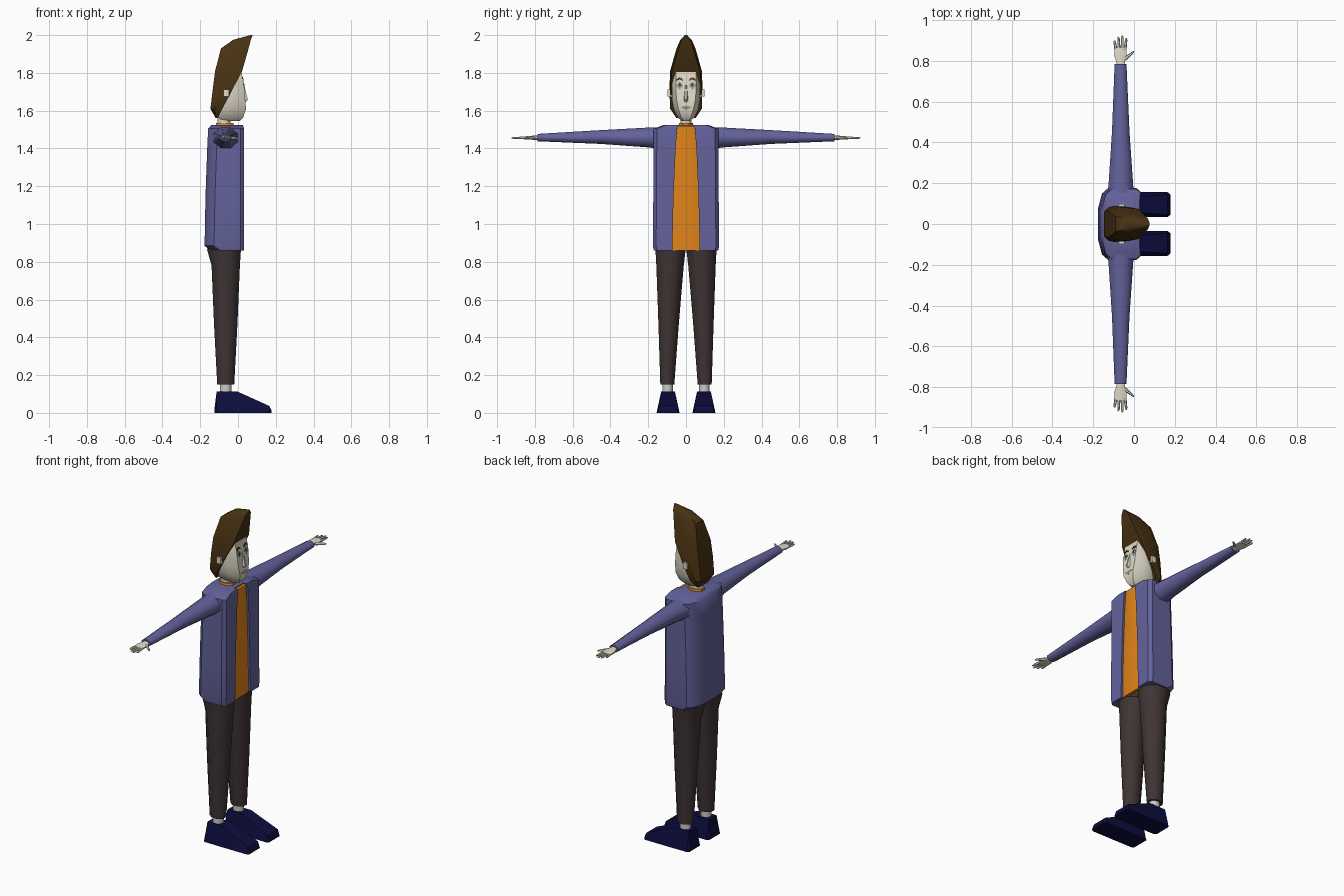
import bpy, bmesh, math
from mathutils import Vector

if "Cube" in bpy.data.objects:
    bpy.data.objects.remove(bpy.data.objects["Cube"])


def material(name, rgb):
    m = bpy.data.materials.new(name)
    m.diffuse_color = (*rgb, 1)
    m.use_nodes = True
    m.node_tree.nodes["Principled BSDF"].inputs["Base Color"].default_value = m.diffuse_color
    return m


JACKET = material("jacket blue", (0.125, 0.123, 0.33))
SHIRT = material("shirt orange", (0.75, 0.23, 0.01))
HAIR = material("hair brown", (0.065, 0.032, 0.006))
TROUSERS = material("trouser brown", (0.05, 0.034, 0.034))
SHOE = material("shoe navy", (0.004, 0.004, 0.05))
SKIN = material("skin pale", (0.74, 0.70, 0.58))
SOCK = material("sock grey", (0.6, 0.6, 0.6))
EYE = material("eye grey", (0.36, 0.36, 0.36))
PUPIL = material("pupil dark", (0.05, 0.05, 0.055))
LIP = material("lip grey", (0.3, 0.27, 0.23))


def loft(name, rings, mat, mirror=False, smooth=40):
    """Skin a stack of equal-length point rings and cap both ends."""
    bm = bmesh.new()
    loops = [[bm.verts.new(p) for p in ring] for ring in rings]
    n = len(loops[0])
    for a, b in zip(loops, loops[1:]):
        for i in range(n):
            j = (i + 1) % n
            bm.faces.new((a[i], a[j], b[j], b[i]))
    bm.faces.new(loops[0][::-1])
    bm.faces.new(loops[-1])
    bmesh.ops.recalc_face_normals(bm, faces=bm.faces)
    me = bpy.data.meshes.new(name)
    bm.to_mesh(me)
    bm.free()
    me.materials.append(mat)
    ob = bpy.data.objects.new(name, me)
    bpy.context.collection.objects.link(ob)
    if mirror:
        mod = ob.modifiers.new("Mirror", 'MIRROR')
        mod.use_axis = (False, True, False)
        mod.use_clip = False
    if smooth:
        bpy.ops.object.select_all(action='DESELECT')
        bpy.context.view_layer.objects.active = ob
        ob.select_set(True)
        bpy.ops.object.shade_smooth_by_angle(angle=math.radians(smooth))
    return ob


def sym(half, z):
    """Full ring at height z from (x, y) points on the +y side."""
    return [(x, y, z) for x, y in half] + [(x, -y, z) for x, y in reversed(half)]


def rect(x0, x1, y0, y1, z, c=0.3):
    """Rectangle with chamfered corners at height z."""
    cx, cy = (x1 - x0) * c, (y1 - y0) * c
    return [(x0 + cx, y0, z), (x1 - cx, y0, z), (x1, y0 + cy, z), (x1, y1 - cy, z),
            (x1 - cx, y1, z), (x0 + cx, y1, z), (x0, y1 - cy, z), (x0, y0 + cy, z)]


def tube(name, a, b, ra, rb, mat, n=6):
    """Tapered rod between two points, mirrored to the other side."""
    a, b = Vector(a), Vector(b)
    q = (b - a).to_track_quat('Z', 'Y')
    ring = lambda c, r: [c + q @ Vector((r * math.cos(t), r * math.sin(t), 0))
                         for t in (2 * math.pi * i / n for i in range(n))]
    return loft(name, [ring(a, ra), ring(a.lerp(b, 0.8), rb), ring(b, rb * 0.5)], mat, True)


# Jacket: open at the front, chamfered corners
def jacket_ring(z, xb, xf, w, gap):
    return sym([(xb, w * 0.42), (xb + 0.02, w * 0.85), (xb + 0.05, w), (xf - 0.02, w),
                (xf, w * 0.9), (xf, gap), (xf - 0.02, gap)], z)


loft("jacket", [jacket_ring(*r) for r in (
    (0.86, -0.145, 0.032, 0.170, 0.072), (0.885, -0.177, 0.032, 0.176, 0.072),
    (1.15, -0.172, 0.032, 0.173, 0.066), (1.40, -0.163, 0.032, 0.172, 0.055),
    (1.505, -0.158, 0.032, 0.172, 0.047), (1.525, -0.14, 0.026, 0.115, 0.043))], JACKET)

# Shirt front and the collar round the neck
loft("shirt", [sym([(-0.02, g), (0.02, g), (0.025, g * 0.5)], z) for z, g in
               ((0.86, 0.073), (1.15, 0.067), (1.40, 0.056), (1.52, 0.045))], SHIRT)
loft("shirt_collar", [rect(-0.12, -0.02, -0.045, 0.045, 1.50),
                      rect(-0.115, -0.025, -0.036, 0.036, 1.535)], SHIRT)


# Sleeves
def cross(y, x0, x1, z0, z1):
    return [(x, y, z) for x, z, _ in rect(x0, x1, z0, z1, 0)]


loft("sleeve", [cross(*r) for r in (
    (0.12, -0.135, 0.005, 1.39, 1.513), (0.19, -0.125, -0.004, 1.405, 1.511),
    (0.45, -0.108, -0.022, 1.424, 1.497), (0.785, -0.095, -0.037, 1.438, 1.477))],
    JACKET, True, 60)

# Hands
loft("palm", [cross(*r) for r in (
    (0.77, -0.083, -0.047, 1.444, 1.470), (0.80, -0.088, -0.044, 1.445, 1.469),
    (0.825, -0.097, -0.037, 1.447, 1.466), (0.865, -0.096, -0.038, 1.449, 1.463))], SKIN, True)
for i, (x, tip) in enumerate(((-0.089, 0.900), (-0.074, 0.918), (-0.059, 0.925), (-0.044, 0.912))):
    tube(f"finger_{i + 1}", (x, 0.855, 1.456), (x * 1.3 + 0.02, tip, 1.456), 0.0075, 0.006, SKIN)
tube("thumb", (-0.047, 0.808, 1.456), (0.0, 0.846, 1.452), 0.010, 0.006, SKIN)

# Legs, socks and shoes
loft("trouser_leg", [rect(*r) for r in (
    (-0.110, -0.020, 0.062, 0.136, 0.15), (-0.127, -0.003, 0.038, 0.146, 0.47),
    (-0.140, 0.010, 0.012, 0.157, 0.78), (-0.165, 0.016, 0.001, 0.162, 0.87))],
    TROUSERS, True, 60)
loft("sock", [rect(-0.095, -0.035, 0.070, 0.124, z) for z in (0.09, 0.165)], SOCK, True, 60)


def shoe_ring(x, z0, z1, wb, wt):
    m = 0.095
    return [(x, m - wb, z0), (x, m + wb, z0), (x, m + wt, z1), (x, m - wt, z1)]


loft("shoe", [shoe_ring(*r) for r in (
    (-0.125, 0, 0.02, 0.052, 0.045), (-0.113, 0, 0.114, 0.060, 0.035),
    (-0.005, 0, 0.114, 0.061, 0.036), (0.165, 0, 0.037, 0.061, 0.050),
    (0.178, 0, 0.012, 0.050, 0.045))], SHOE, True, 30)

# Neck and head
loft("neck", [rect(-0.108, -0.040, -0.028, 0.028, z) for z in (1.49, 1.60)], SKIN, False, 60)
FACE = ((1.545, 0.008), (1.565, 0.028), (1.61, 0.042), (1.72, 0.033), (1.81, 0.018), (1.86, 0.01))


def face_x(z):
    for (z0, x0), (z1, x1) in zip(FACE, FACE[1:]):
        if z <= z1:
            return x0 + (x1 - x0) * (z - z0) / (z1 - z0)
    return FACE[-1][1]


def head_ring(z, xb, w, wf):
    return sym([(xb, w * 0.8), (-0.07, w), (-0.015, w), (face_x(z), wf)], z)


loft("head", [head_ring(*r) for r in (
    (1.545, -0.08, 0.022, 0.012), (1.565, -0.105, 0.045, 0.026), (1.61, -0.115, 0.066, 0.040),
    (1.66, -0.11, 0.074, 0.050), (1.72, -0.11, 0.075, 0.054), (1.81, -0.10, 0.073, 0.054),
    (1.86, -0.08, 0.050, 0.035))], SKIN)
loft("nose", [[(face_x(z) - 0.01, -w, z), (face_x(z) + d, -w * 0.4, z), (face_x(z) + d, w * 0.4, z),
               (face_x(z) - 0.01, w, z)] for z, d, w in
              ((1.645, 0.002, 0.012), (1.658, 0.014, 0.015), (1.735, 0.002, 0.008))], SKIN, False, 0)
loft("ear", [[(x - s, y, 1.675), (x + s, y, 1.675), (x + s, y, 1.713), (x - s, y, 1.713)]
             for x, y, s in ((-0.055, 0.06, 0.012), (-0.062, 0.097, 0.014))], SKIN, True, 0)


# Hair: swept forward to a peak, fringe line slanting down to the nape
def hair_ring(z, xb, xf, wb, wf):
    xm = xb + (xf - xb) * 0.35
    return sym([(xb, wb * 0.75), (xm, wb), (xf, wf)], z)


loft("hair", [hair_ring(*r) for r in (
    (1.56, -0.118, -0.108, 0.050, 0.050), (1.61, -0.146, -0.083, 0.082, 0.084),
    (1.71, -0.134, -0.030, 0.088, 0.084), (1.81, -0.121, 0.022, 0.084, 0.074),
    (1.93, -0.090, 0.056, 0.050, 0.038), (1.975, -0.025, 0.068, 0.030, 0.026),
    (2.0, 0.066, 0.077, 0.006, 0.003))], HAIR, False, 35)


# Painted face details as thin plates following the face
def plate(name, pts, mat, off, mirror=True):
    loft(name, [[(face_x(z) + d, y, z) for y, z in pts] for d in (off - 0.005, off)], mat, mirror, 0)


def diamond(y, z, w, h):
    return [(y - w, z), (y, z - h), (y + w, z), (y, z + h)]


plate("eye", diamond(0.034, 1.733, 0.020, 0.024), EYE, 0.002)
plate("pupil", diamond(0.033, 1.736, 0.009, 0.011), PUPIL, 0.0035)
plate("eyebrow", [(0.016, 1.757), (0.032, 1.766), (0.052, 1.756), (0.050, 1.768),
                  (0.034, 1.777), (0.018, 1.768)], HAIR, 0.003)
plate("mouth", [(-0.030, 1.619), (0, 1.603), (0.030, 1.619), (0, 1.625)], LIP, 0.002, False)
